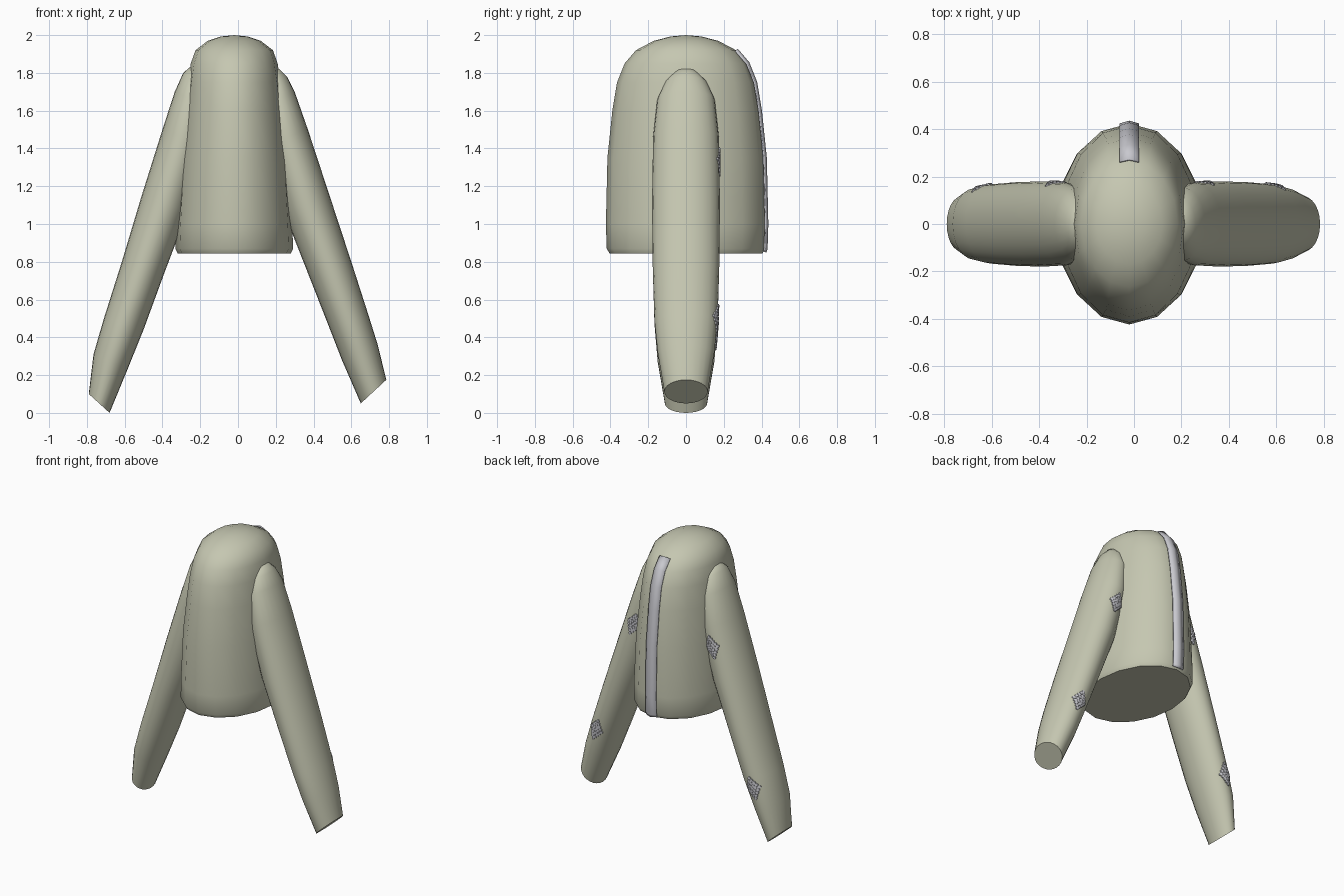
import bpy, bmesh, math
from mathutils import Vector

if "Cube" in bpy.data.objects:
    bpy.data.objects.remove(bpy.data.objects["Cube"])


def material(name, rgb):
    m = bpy.data.materials.new(name)
    m.diffuse_color = (*rgb, 1)
    m.use_nodes = True
    m.node_tree.nodes["Principled BSDF"].inputs["Base Color"].default_value = m.diffuse_color
    return m


CLOTH = material("sage cloth", (0.56, 0.57, 0.44))
GREY = material("pale grey", (0.58, 0.58, 0.62))
CX = -0.02  # the torso sits slightly off centre


def finish(name, bm, mat, angle=40):
    bmesh.ops.recalc_face_normals(bm, faces=bm.faces)
    me = bpy.data.meshes.new(name)
    bm.to_mesh(me)
    bm.free()
    ob = bpy.data.objects.new(name, me)
    bpy.context.collection.objects.link(ob)
    me.materials.append(mat)
    bpy.ops.object.select_all(action='DESELECT')
    ob.select_set(True)
    bpy.context.view_layer.objects.active = ob
    bpy.ops.object.shade_smooth_by_angle(angle=math.radians(angle))
    return ob


def loft(name, rings, sides, mat, pole=None):
    """Skin elliptical rings given as (centre, half axis, half axis); pole closes the last."""
    bm = bmesh.new()
    loops = []
    for c, u, v in rings:
        angles = [2 * math.pi * i / sides for i in range(sides)]
        loops.append([bm.verts.new(c + u * math.sin(a) + v * math.cos(a)) for a in angles])
    for a, b in zip(loops, loops[1:]):
        for i in range(sides):
            j = (i + 1) % sides
            bm.faces.new((a[i], a[j], b[j], b[i]))
    bm.faces.new(loops[0])
    tip = bm.verts.new(pole)
    for i in range(sides):
        bm.faces.new((loops[-1][i], loops[-1][(i + 1) % sides], tip))
    return finish(name, bm, mat)


# Torso: (z, half width, half depth)
PROFILE = [(0.845, .300, .405), (0.87, .312, .42), (1.0, .307, .424), (1.35, .288, .416),
           (1.6, .262, .39), (1.75, .245, .365), (1.85, .23, .325), (1.92, .205, .265),
           (1.97, .14, .17), (1.993, .07, .08)]
loft("torso", [(Vector((CX, 0, z)), Vector((a, 0, 0)), Vector((0, b, 0))) for z, a, b in PROFILE],
     16, CLOTH, Vector((CX, 0, 2.0)))

# Sleeves: (outer x, outer z, inner x, inner z, half depth), cuff to shoulder
RIGHT = [(.785, .175, .65, .05, .115), (.74, .36, .55, .28, .15), (.69, .52, .48, .46, .167),
         (.60, .80, .37, .74, .176), (.485, 1.15, .24, 1.07, .18), (.37, 1.50, .14, 1.42, .174),
         (.30, 1.70, .12, 1.62, .152), (.26, 1.78, .12, 1.72, .11), (.22, 1.82, .15, 1.80, .055)]
LEFT = [(.79, .10, .68, 0.0, .112), (.765, .31, .585, .23, .15), (.71, .50, .50, .44, .167),
        (.615, .80, .39, .74, .176), (.51, 1.15, .265, 1.07, .18), (.40, 1.50, .17, 1.42, .174),
        (.335, 1.70, .15, 1.62, .152), (.29, 1.80, .15, 1.74, .11), (.255, 1.83, .18, 1.81, .055)]


def sleeve(name, table, side):
    rings = []
    for ox, oz, ix, iz, d in table:
        o, n = Vector((side * ox, 0, oz)), Vector((side * ix, 0, iz))
        rings.append(((o + n) / 2, (o - n) / 2, Vector((0, d, 0))))
    return loft(name, rings, 24, CLOTH, rings[-1][0] + Vector((0, 0, .015)))


sleeves = {1: sleeve("right_sleeve", RIGHT, 1), -1: sleeve("left_sleeve", LEFT, -1)}

# Back fastening strip: a shallow V section following the torso profile
bm = bmesh.new()
path = [Vector((0, b, z)) for z, a, b in PROFILE[:8]]
rows = []
for i, p in enumerate(path):
    t = path[min(i + 1, len(path) - 1)] - path[max(i - 1, 0)]
    n = Vector((0, t.z, -t.y)).normalized()
    q = p + n * 0.008
    if i == 0:
        q = Vector((0, 0.422, 0.85))
    rows.append([bm.verts.new(q + Vector((CX + x, 0, 0)) - n * drop)
                 for x, drop in ((-.041, .012), (0, 0), (.041, .012))])
for a, b in zip(rows, rows[1:]):
    for i in range(2):
        bm.faces.new((a[i], a[i + 1], b[i + 1], b[i]))
strip = finish("back_strip", bm, GREY)
sol = strip.modifiers.new("thickness", 'SOLIDIFY')
sol.thickness = 0.008
sol.offset = 0


# Honeycomb patches: hexagon cells projected on the back of a sleeve
def patch(name, side, x, z):
    bm = bmesh.new()
    ob = sleeves[side]
    bpy.context.view_layer.update()
    tilt = math.radians(18) * side
    r = 0.011
    for row in range(-5, 6):
        for col in range(-3, 4):
            u = (col + 0.5 * (row % 2)) * r * 1.85
            w = row * r * 1.6
            if (u / .044) ** 2 + (w / .072) ** 2 > 1:
                continue
            verts = []
            for k in range(6):
                a = math.pi / 3 * k + math.pi / 6
                pu, pw = u + r * math.cos(a), w + r * math.sin(a)
                px = x + pu * math.cos(tilt) - pw * math.sin(tilt)
                pz = z + pu * math.sin(tilt) + pw * math.cos(tilt)
                hit, loc, _, _ = ob.ray_cast(Vector((px, 1, pz)), Vector((0, -1, 0)))
                if hit:
                    verts.append(loc + Vector((0, 0.007, 0)))
            if len(verts) == 6:
                top = [bm.verts.new(v) for v in verts]
                low = [bm.verts.new(v - Vector((0, .008, 0))) for v in verts]
                bm.faces.new(top)
                bm.faces.new(low[::-1])
                for i in range(6):
                    j = (i + 1) % 6
                    bm.faces.new((top[i], low[i], low[j], top[j]))
    finish(name, bm, GREY, 30)


patch("right_lower_patch", 1, .59, .50)
patch("left_lower_patch", -1, -.635, .41)
patch("right_upper_patch", 1, .29, 1.33)
patch("left_upper_patch", -1, -.325, 1.33)
